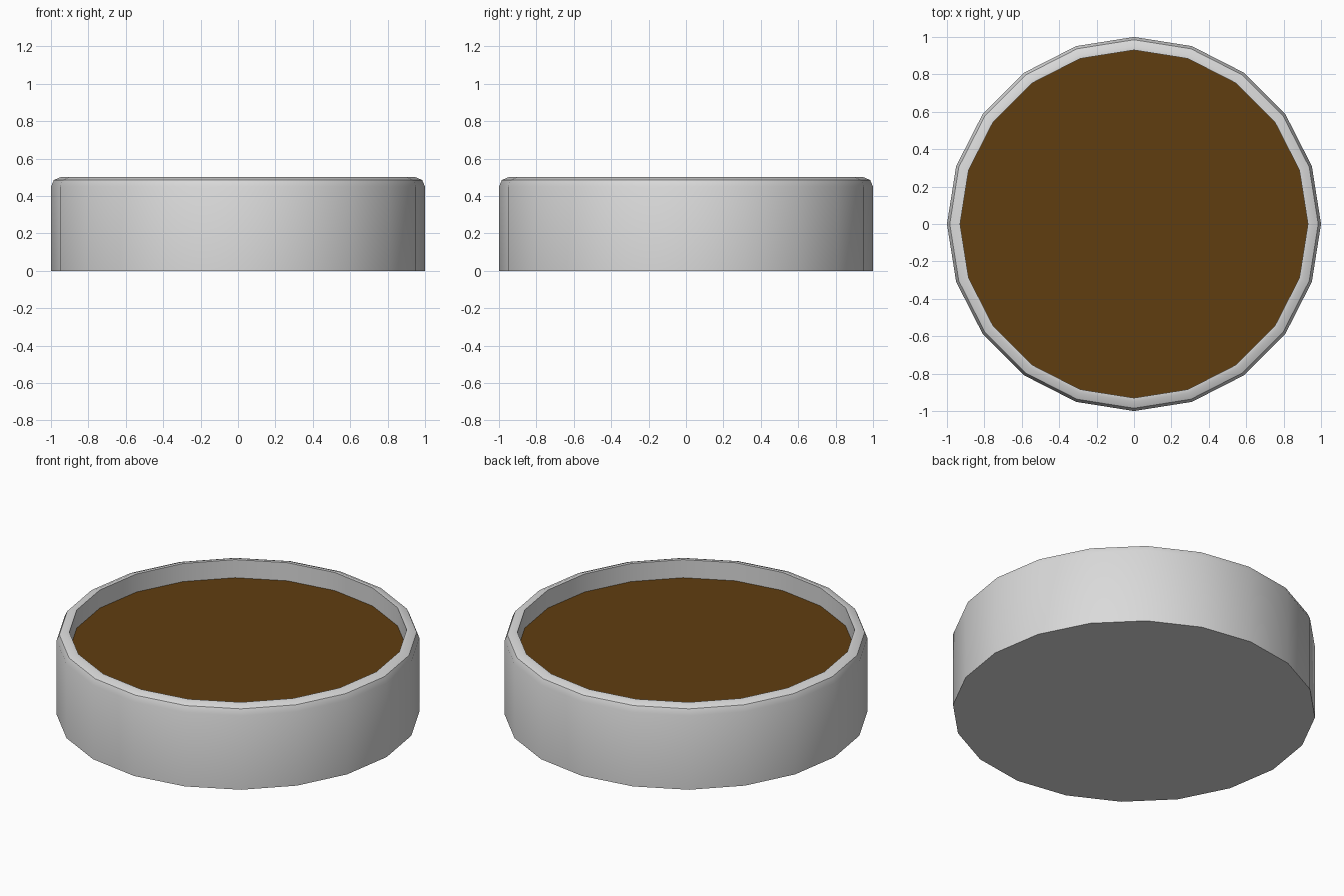
import bpy
import bmesh
from math import cos, sin, tau, radians

SIDES = 20
SOIL_RADIUS, SOIL_HEIGHT = 0.93, 0.39

cube = bpy.data.objects.get("Cube")
if cube:
    bpy.data.objects.remove(cube, do_unlink=True)


def material(name, colour):
    mat = bpy.data.materials.new(name)
    mat.use_nodes = True
    mat.diffuse_color = colour
    mat.node_tree.nodes["Principled BSDF"].inputs["Base Color"].default_value = colour
    return mat


def ring(bm, radius, z):
    return [bm.verts.new((radius * cos(tau * i / SIDES), radius * sin(tau * i / SIDES), z))
            for i in range(SIDES)]


def lathe(name, profile, mat):
    """Revolve a profile of (radius, height) points, closing its first ring."""
    bm = bmesh.new()
    rings = [ring(bm, r, z) for r, z in profile]
    for low, high in zip(rings, rings[1:]):
        for i in range(SIDES):
            j = (i + 1) % SIDES
            bm.faces.new((low[i], low[j], high[j], high[i]))
    first = rings[0]
    bm.faces.new(first[::-1] if len(rings) > 1 else first)
    mesh = bpy.data.meshes.new(name)
    bm.to_mesh(mesh)
    bm.free()
    mesh.materials.append(mat)
    obj = bpy.data.objects.new(name, mesh)
    bpy.context.collection.objects.link(obj)
    return obj


# Pot: flat base, straight wall, rounded rim and inner lip down to the soil
pot = lathe("pot", [(1, 0), (1, 0.45), (0.985, 0.485), (0.95, 0.5),
                    (SOIL_RADIUS, 0.5), (SOIL_RADIUS, SOIL_HEIGHT)],
            material("light grey", (0.7, 0.7, 0.7, 1)))

# Soil: flat disc filling the pot
lathe("soil", [(SOIL_RADIUS, SOIL_HEIGHT)],
      material("soil brown", (0.117, 0.048, 0.005, 1)))

# Smooth wall with crisp rim and base edges
bpy.ops.object.select_all(action="DESELECT")
pot.select_set(True)
bpy.context.view_layer.objects.active = pot
bpy.ops.object.shade_smooth_by_angle(angle=radians(30))
